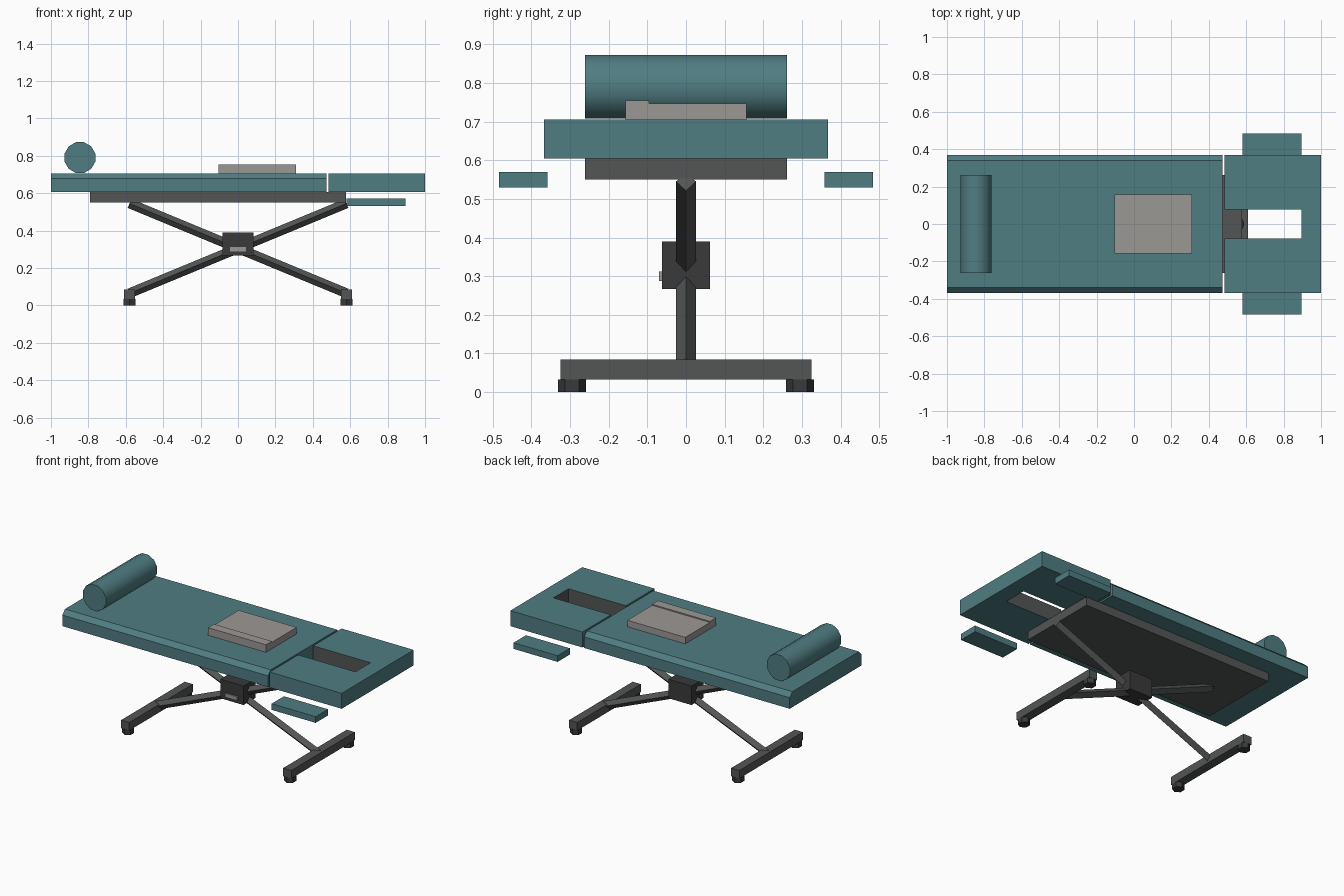
import bpy, bmesh, math
from mathutils import Vector

cube = bpy.data.objects.get("Cube")
if cube:
    bpy.data.objects.remove(cube)


def material(name, rgb):
    m = bpy.data.materials.new(name)
    m.use_nodes = True
    m.diffuse_color = (*rgb, 1)
    m.node_tree.nodes["Principled BSDF"].inputs["Base Color"].default_value = (*rgb, 1)
    return m


teal = material("teal upholstery", (0.08, 0.205, 0.225))
grey = material("grey steel", (0.087, 0.09, 0.09))
dark = material("dark plastic", (0.042, 0.042, 0.042))
pale = material("pale grey cloth", (0.33, 0.315, 0.3))


def finish(name, bm, mat):
    bmesh.ops.recalc_face_normals(bm, faces=bm.faces)
    mesh = bpy.data.meshes.new(name)
    bm.to_mesh(mesh)
    bm.free()
    obj = bpy.data.objects.new(name, mesh)
    bpy.context.collection.objects.link(obj)
    mesh.materials.append(mat)
    return obj


def prism(name, points, offset, mat):
    """Closed polygon of 3D points swept along an offset vector."""
    bm = bmesh.new()
    face = bm.faces.new([bm.verts.new(p) for p in points])
    swept = bmesh.ops.extrude_face_region(bm, geom=[face])["geom"]
    bmesh.ops.translate(bm, vec=Vector(offset),
                        verts=[g for g in swept if isinstance(g, bmesh.types.BMVert)])
    return finish(name, bm, mat)


def box(name, x, y, z, mat):
    corners = [(x[0], y[0], z[0]), (x[1], y[0], z[0]), (x[1], y[1], z[0]), (x[0], y[1], z[0])]
    return prism(name, corners, (0, 0, z[1] - z[0]), mat)


def rod(name, a, b, radius, sides, turn, mat):
    """Regular prism running from a to b."""
    a, b = Vector(a), Vector(b)
    d = (b - a).normalized()
    u = Vector((0, 1, 0)) if abs(d.y) < 0.9 else Vector((1, 0, 0))
    v = d.cross(u)
    angles = [turn + math.tau * i / sides for i in range(sides)]
    return prism(name, [a + radius * (u * math.cos(t) + v * math.sin(t)) for t in angles], b - a, mat)


# Main mattress with chamfered long top edges
low, high, half, cham = 0.605, 0.705, 0.368, 0.028
section = [(-half, low), (half, low), (half, high - cham), (half - cham, high),
           (cham - half, high), (-half, high - cham)]
prism("main_mattress", [(-1, y, z) for y, z in section], (1.472, 0, 0), teal)

# Head section: U-shaped pad with a lined face slot
outline = [(0.484, -half), (1, -half), (1, half), (0.484, half),
           (0.484, 0.077), (0.895, 0.077), (0.895, -0.077), (0.484, -0.077)]
head = prism("head_section", [(x, y, low) for x, y in outline], (0, 0, high - low), teal)
head.data.materials.append(grey)
for p in head.data.polygons:
    if abs(p.center.y) < 0.08 and p.center.x < 0.9 and abs(p.normal.z) < 0.1:
        p.material_index = 1

# Ankle bolster
bolster = rod("bolster", (-0.845, -0.262, 0.79), (-0.845, 0.262, 0.79),
              0.085, 12, math.pi / 12, teal)
bpy.ops.object.select_all(action="DESELECT")
bolster.select_set(True)
bpy.context.view_layer.objects.active = bolster
bpy.ops.object.shade_smooth_by_angle(angle=math.radians(40))

# Folded towel with a raised hem
box("towel", (-0.105, 0.31), (-0.157, 0.157), (0.705, 0.747), pale)
box("towel_hem", (-0.105, 0.31), (-0.157, -0.096), (0.747, 0.754), pale)

# Frame under the mattress
box("under_frame", (-0.79, 0.577), (-0.262, 0.262), (0.55, 0.605), grey)

# Central drive unit and its plate
box("drive_unit", (-0.083, 0.083), (-0.062, 0.062), (0.267, 0.39), dark)
box("drive_plate", (-0.043, 0.043), (-0.07, -0.062), (0.287, 0.312), pale)

# Parts repeated on both ends and both sides
for end, s in (("right", -1), ("left", 1)):
    rod(f"cross_arm_{end}", (-0.58 * s, 0, 0.065), (0.58 * s, 0, 0.545), 0.026, 4, 0, grey)
    box(f"base_bar_{end}", (0.58 * s - 0.029, 0.58 * s + 0.029), (-0.325, 0.325),
        (0.033, 0.085), grey)
    for side, t in (("front", -1), ("back", 1)):
        rod(f"foot_{end}_{side}", (0.58 * s, 0.295 * t, 0), (0.58 * s, 0.295 * t, 0.033),
            0.036, 6, 0, dark)
for side, t in (("front", -1), ("back", 1)):
    box(f"armrest_{side}", (0.58, 0.895), sorted((0.358 * t, 0.484 * t)), (0.53, 0.57), teal)
